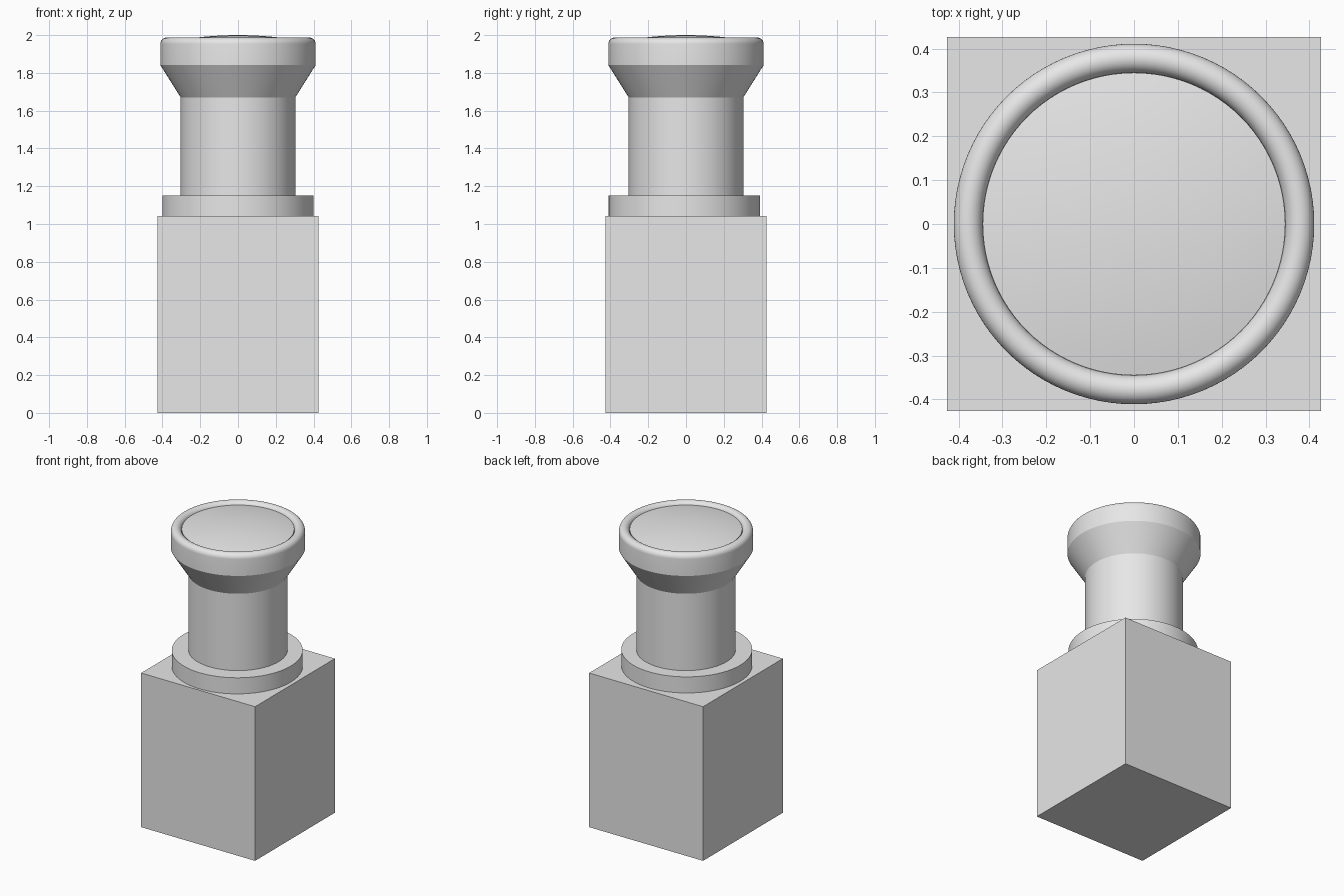
import bpy, bmesh, math

default = bpy.data.objects.get("Cube")
if default:
    bpy.data.objects.remove(default, do_unlink=True)

grey = bpy.data.materials.new("plain grey")
grey.use_nodes = True
colour = (0.8, 0.8, 0.8, 1)
grey.diffuse_color = colour
grey.node_tree.nodes["Principled BSDF"].inputs["Base Color"].default_value = colour


def finish(name, bm, smooth=True):
    """Turn a bmesh into a named, shaded object."""
    bmesh.ops.recalc_face_normals(bm, faces=bm.faces[:])
    mesh = bpy.data.meshes.new(name)
    bm.to_mesh(mesh)
    bm.free()
    mesh.materials.append(grey)
    obj = bpy.data.objects.new(name, mesh)
    bpy.context.collection.objects.link(obj)
    if smooth:
        bpy.ops.object.select_all(action="DESELECT")
        obj.select_set(True)
        bpy.context.view_layer.objects.active = obj
        bpy.ops.object.shade_smooth_by_angle(angle=math.radians(30))
    return obj


def lathe(name, profile, y=0.0, steps=96):
    """Spin a profile of (radius, height) points about the upright axis."""
    bm = bmesh.new()
    verts = [bm.verts.new((r, 0, z)) for r, z in profile]
    edges = [bm.edges.new(pair) for pair in zip(verts, verts[1:])]
    bmesh.ops.spin(bm, geom=verts + edges, cent=(0, 0, 0), axis=(0, 0, 1),
                   angle=math.tau, steps=steps)
    bmesh.ops.remove_doubles(bm, verts=bm.verts[:], dist=1e-5)
    bmesh.ops.translate(bm, verts=bm.verts[:], vec=(0, y, 0))
    return finish(name, bm)


def arc(cr, cz, rr, rz, start, end, count=8):
    """Points along an elliptical arc, angles in degrees."""
    angles = [math.radians(start + (end - start) * i / count) for i in range(count + 1)]
    return [(cr + rr * math.cos(a), cz + rz * math.sin(a)) for a in angles]


# Square block base
bm = bmesh.new()
bmesh.ops.create_cube(bm, size=1)
bmesh.ops.scale(bm, vec=(0.852, 0.852, 1.042), verts=bm.verts[:])
bmesh.ops.translate(bm, vec=(0, 0, 0.521), verts=bm.verts[:])
finish("block_base", bm, smooth=False)

# Round flange, slightly forward of centre
lathe("flange", [(0, 1.042), (0.401, 1.042), (0.401, 1.151), (0, 1.151)], y=-0.008)

# Column with flared neck
lathe("column", [(0, 1.151), (0.304, 1.151), (0.304, 1.671), (0.411, 1.841), (0, 1.841)])

# Collar with a rounded lip
lip = arc(0.378, 1.953, 0.033, 0.034, 0, 180, 16)
lathe("collar", [(0, 1.841), (0.411, 1.841)] + lip + [(0.345, 1.935), (0, 1.935)])

# Shallow domed cap inside the lip
dome = [(0.345 * i / 12, 2.0 - 0.27 * (0.345 * i / 12) ** 2) for i in range(13)]
lathe("domed_cap", dome + [(0.345, 1.935)])
